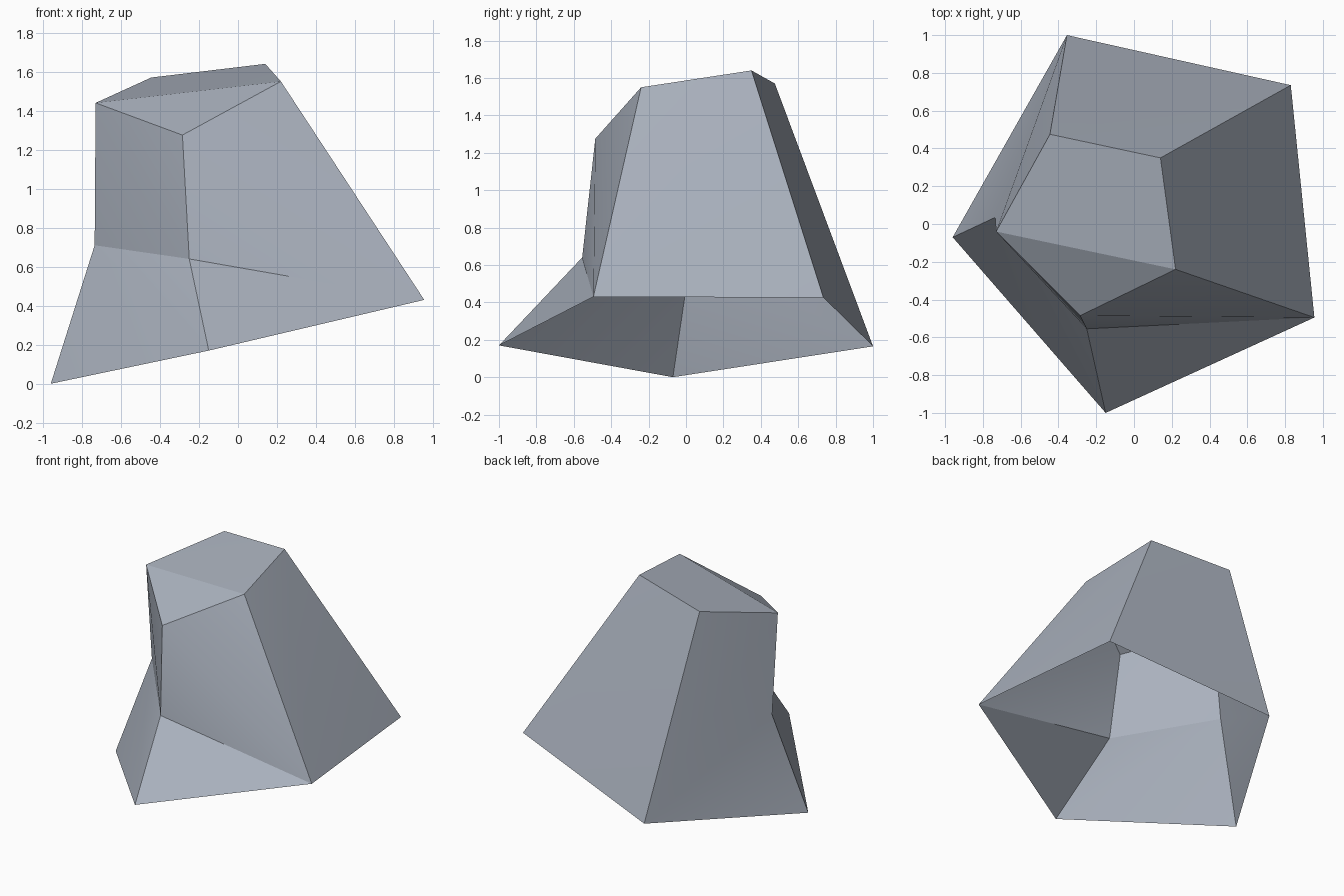
import bpy, bmesh

if "Cube" in bpy.data.objects:
    bpy.data.objects.remove(bpy.data.objects["Cube"])

# Open-bottomed faceted shell: a crown ring, a flared skirt ring, and a pinched waist on the front left
crown = [(-0.73, -0.04, 1.44), (-0.445, 0.475, 1.57), (0.14, 0.35, 1.64),
         (0.22, -0.24, 1.55), (-0.285, -0.485, 1.275)]
skirt = [(-0.96, -0.07, 0.0), (-0.355, 1.0, 0.165), (0.83, 0.735, 0.425),
         (0.955, -0.495, 0.43), (-0.15, -1.0, 0.17)]
waist = [(-0.735, 0.035, 0.71), (-0.25, -0.555, 0.64)]

bm = bmesh.new()
T, B, M = ([bm.verts.new(p) for p in ring] for ring in (crown, skirt, waist))


def panel(*verts):
    """Fan of triangles from the first corner, so the fold line is fixed."""
    for a, b in zip(verts[1:], verts[2:]):
        bm.faces.new((verts[0], a, b))


# Crown cap
panel(T[0], T[4], T[3], T[2], T[1])
# Full-height back and right panels
for i in (1, 2):
    panel(B[i + 1], T[i + 1], T[i], B[i]) if i == 2 else panel(T[i], B[i], B[i + 1], T[i + 1])
# Panels that meet the pinched waist
panel(T[0], T[1], B[1], M[0])
panel(M[0], B[1], B[0])
panel(T[4], M[1], B[3], T[3])
panel(M[1], B[4], B[3])
# Front-left face, above and below the waist
panel(T[0], M[0], M[1], T[4])
panel(M[0], B[0], B[4], M[1])

bmesh.ops.recalc_face_normals(bm, faces=bm.faces)
if sum(f.normal.z * f.calc_area() for f in bm.faces) < 0:
    bmesh.ops.reverse_faces(bm, faces=bm.faces)

mesh = bpy.data.meshes.new("faceted_shell")
bm.to_mesh(mesh)
bm.free()
shell = bpy.data.objects.new("faceted_shell", mesh)
bpy.context.collection.objects.link(shell)

# One plain grey
grey = bpy.data.materials.new("blue grey")
grey.diffuse_color = (0.40, 0.44, 0.51, 1)
grey.use_nodes = True
grey.node_tree.nodes["Principled BSDF"].inputs["Base Color"].default_value = grey.diffuse_color
mesh.materials.append(grey)

# Soften only the shallow folds inside each panel
bpy.context.view_layer.objects.active = shell
shell.select_set(True)
bpy.ops.object.shade_smooth_by_angle(angle=0.35)
